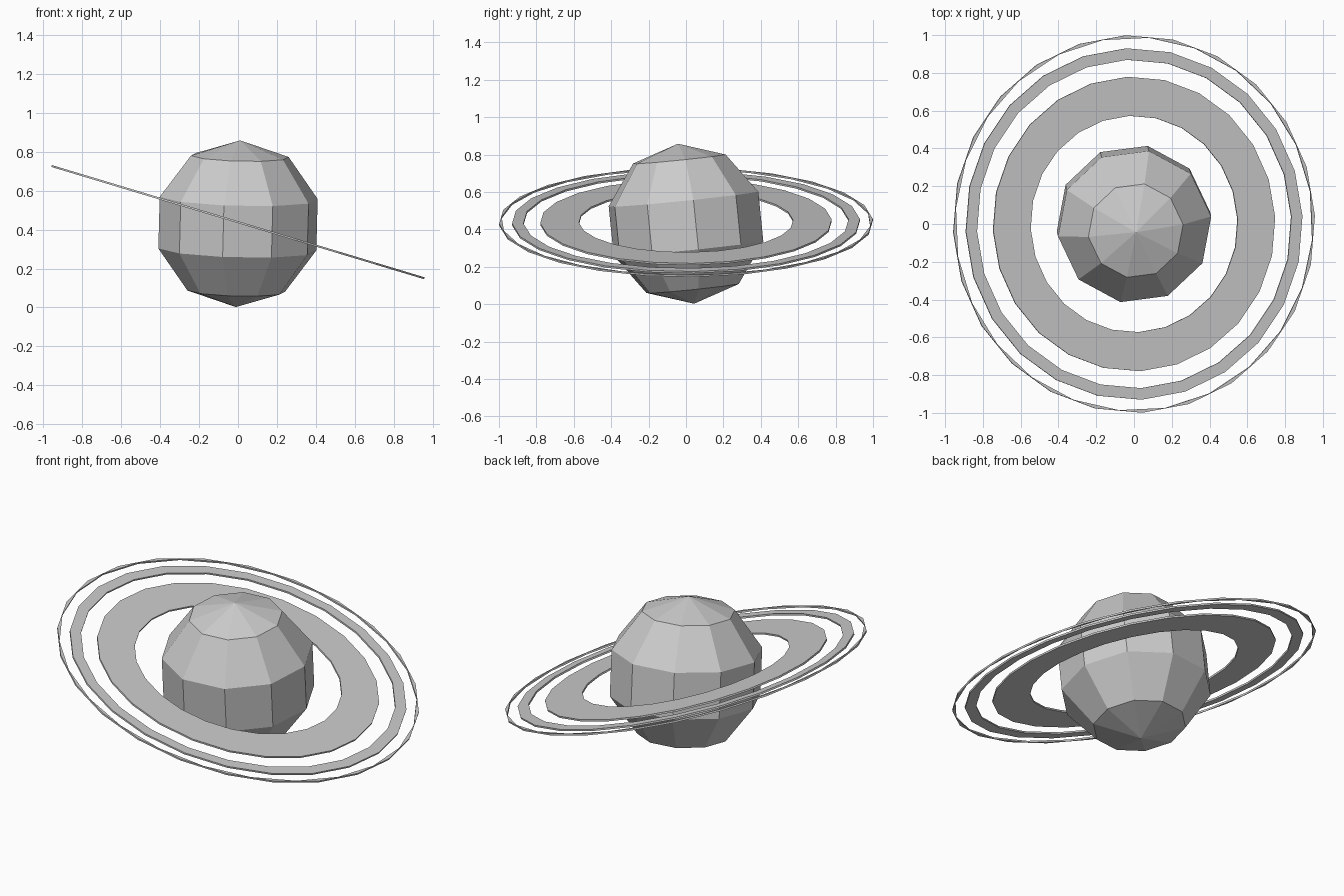
import bpy, bmesh
from math import radians, cos, sin, tau
from mathutils import Matrix, Vector

if "Cube" in bpy.data.objects:
    bpy.data.objects.remove(bpy.data.objects["Cube"])


def finish(bm, name, matrix):
    bmesh.ops.recalc_face_normals(bm, faces=bm.faces)
    bm.transform(matrix)
    mesh = bpy.data.meshes.new(name)
    bm.to_mesh(mesh)
    bm.free()
    obj = bpy.data.objects.new(name, mesh)
    bpy.context.collection.objects.link(obj)
    return obj


def rot(deg, axis):
    return Matrix.Rotation(radians(deg), 4, axis)


# Planet: coarse faceted globe, leaning slightly towards the front
bm = bmesh.new()
bmesh.ops.create_uvsphere(bm, u_segments=10, v_segments=5, radius=0.43)
finish(bm, "planet",
       Matrix.Translation((0, 0, 0.43)) @ rot(1.5, 'Y') @ rot(5.8, 'X') @ rot(25.5, 'Z'))


# Flat annulus with a small thickness, sharing one tilted plane
def ring(name, inner, outer, twist=0.0, sides=24, thick=0.01):
    bm = bmesh.new()
    rows = []
    for r, h, t in ((inner, -1, twist), (outer, -1, 0), (outer, 1, 0), (inner, 1, twist)):
        angles = [tau * i / sides + t for i in range(sides)]
        rows.append([bm.verts.new((r * cos(a), r * sin(a), h * thick / 2)) for a in angles])
    for k in range(4):
        a, b = rows[k], rows[(k + 1) % 4]
        for i in range(sides):
            j = (i + 1) % sides
            bm.faces.new((a[i], a[j], b[j], b[i]))
    finish(bm, name, Matrix.Translation((0, 0, 0.438)) @ rot(16.76, 'Y') @ rot(2.6, 'Z'))


ring("inner_ring", 0.573, 0.78)
ring("middle_ring", 0.87, 0.931)
ring("outer_ring", 0.989, 1.0, twist=radians(7.5))
